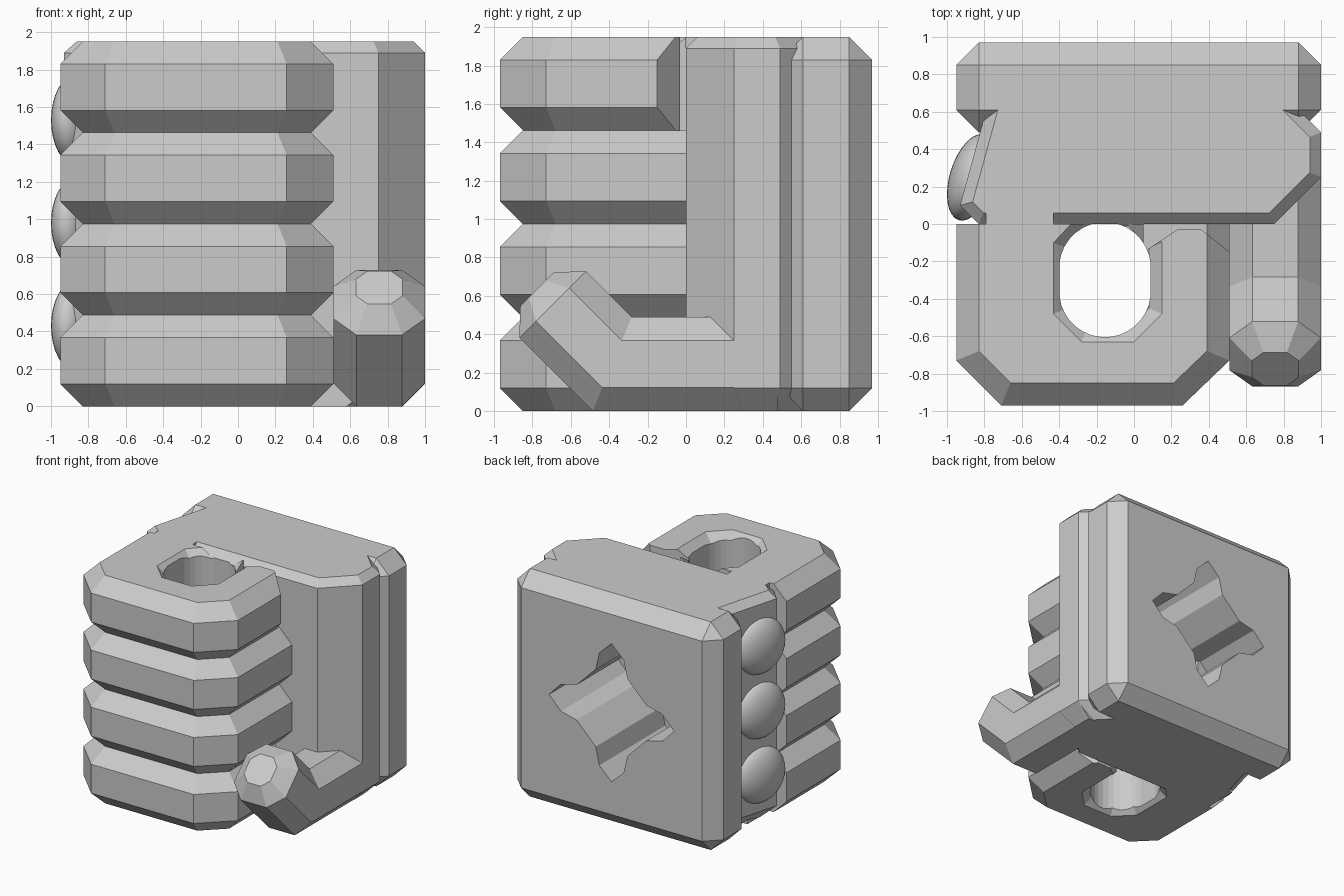
import bpy, bmesh, math
from mathutils import Vector, Matrix

cube = bpy.data.objects.get("Cube")
if cube:
    bpy.data.objects.remove(cube)

grey = bpy.data.materials.new("plain grey")
grey.use_nodes = True
COLOUR = (0.6, 0.6, 0.6, 1)
grey.diffuse_color = COLOUR
grey.node_tree.nodes["Principled BSDF"].inputs["Base Color"].default_value = COLOUR
H = 1.95


def finish(name, bm):
    bmesh.ops.recalc_face_normals(bm, faces=bm.faces[:])
    mesh = bpy.data.meshes.new(name)
    bm.to_mesh(mesh)
    bm.free()
    mesh.materials.append(grey)
    obj = bpy.data.objects.new(name, mesh)
    bpy.context.collection.objects.link(obj)
    return obj


def loft(name, rings):
    """Skin a list of equal-length rings and cap both ends."""
    bm = bmesh.new()
    rows = [[bm.verts.new(p) for p in ring] for ring in rings]
    n = len(rows[0])
    for a, b in zip(rows, rows[1:]):
        for i in range(n):
            j = (i + 1) % n
            bm.faces.new((a[i], a[j], b[j], b[i]))
    bm.faces.new(rows[0])
    bm.faces.new(rows[-1])
    return finish(name, bm)


def inset(points, d, skip=()):
    """Shrink a convex counter-clockwise outline, keeping skipped edges in place."""
    pts = [Vector(p) for p in points]
    lines = []
    for i, p in enumerate(pts):
        t = (pts[(i + 1) % len(pts)] - p).normalized()
        lines.append((p + Vector((-t.y, t.x)) * (0 if i in skip else d), t))
    out = []
    for i, (p, t) in enumerate(lines):
        q, s = lines[i - 1]
        k = (p - q).cross(t) / s.cross(t)
        out.append(q + s * k)
    return out


def prism(name, points, layers):
    """Stack an outline; each layer is (height, inset, edges left alone)."""
    return loft(name, [[(p[0], p[1], z) for p in (inset(points, d, skip) if d else points)]
                       for z, d, skip in layers])


def box(name, lo, hi, bevel=0):
    bm = bmesh.new()
    bmesh.ops.create_cube(bm, size=1)
    for v in bm.verts:
        v.co = [(a + b) / 2 + c * (b - a) for a, b, c in zip(lo, hi, v.co)]
    if bevel:
        bmesh.ops.bevel(bm, geom=bm.edges[:], offset=bevel, segments=1, affect='EDGES')
    return finish(name, bm)


def cut(obj, cutters):
    for c in cutters:
        mod = obj.modifiers.new("cut", 'BOOLEAN')
        mod.operation, mod.solver, mod.object = 'DIFFERENCE', 'EXACT', c
    bpy.context.view_layer.update()
    mesh = bpy.data.meshes.new_from_object(
        obj.evaluated_get(bpy.context.evaluated_depsgraph_get()))
    obj.modifiers.clear()
    obj.data = mesh


# Cutters: grip hole, its flared rims and the gap behind the outer fingertips
CX, R = -0.155, 0.245
capsule = []
for i in range(32):
    a = 2 * math.pi * (i + 0.5) / 32
    yc = -0.235 if math.sin(a) > 0 else -0.36
    capsule.append((CX + R * math.cos(a), yc + R * math.sin(a)))
grip_cut = prism("grip_cutter", capsule, [(-0.1, 0, ()), (H + 0.1, 0, ())])

rim = [(0, -0.63), (0.15, -0.48), (0.15, -0.1), (0, 0.06),
       (-0.28, 0.06), (-0.43, -0.1), (-0.43, -0.48), (-0.28, -0.63)]
rim_top = prism("rim_cutter", rim, [(H - 0.07, 0.07, ()), (H + 0.05, -0.05, ())])
rim_low = prism("rim_cutter", rim, [(-0.05, -0.05, ()), (0.07, 0.07, ())])
gap = [(0.05, 0.05), (0.05, -0.15), (0.23, -0.03), (0.36, -0.03), (0.56, -0.19), (0.56, 0.05)]
tip_cut = prism("tip_cutter", gap, [(-0.1, 0, ()), (H + 0.1, 0, ())])

# Four stacked curled fingers
finger = [(0.51, 0), (-0.95, 0), (-0.95, -0.73), (-0.71, -0.97), (0.26, -0.97), (0.51, -0.73)]
step = H / 4
for k in range(4):
    z = k * step
    f = prism(f"finger_{k + 1}", finger,
              [(z, 0.12, {0}), (z + 0.12, 0, ()), (z + step - 0.12, 0, ()), (z + step, 0.12, {0})])
    extra = {0: [rim_low, tip_cut], 3: [rim_top, tip_cut]}.get(k, [])
    cut(f, [grip_cut] + extra)
box("finger_root", (-0.79, -0.1, 0), (-0.43, 0.3, H))

# Palm block and back plate, with a deep four-pointed socket in the back
palm_outline = [(0.75, 0), (1, 0.25), (1, 0.49), (0.88, 0.61), (-0.79, 0.61), (-0.93, 0.1), (-0.83, 0)]
palm = prism("palm", palm_outline,
             [(0, 0.12, {3, 6}), (0.12, 0, ()), (H - 0.06, 0, ()), (H, 0.06, {3})])
plate = box("back_plate", (-0.95, 0.49, 0), (1, 0.97, H), 0.12)

quarter = [(0, 0.59), (0.115, 0.48), (0.15, 0.33), (0.33, 0.15), (0.48, 0.115)]
star = []
for k in range(4):
    turn = Matrix.Rotation(-k * math.pi / 2, 2)
    star += [turn @ Vector(p) for p in quarter]
socket = loft("socket_cutter", [[(0.025 + p.x, y, 0.99 + p.y) for p in star] for y in (0.08, 1.1)])
cut(palm, [socket])
cut(plate, [socket])

# Thumb: octagonal bar with a mitred elbow and a tapered tip
h, c = 0.245, 0.1225
octagon = [(h, -c), (h, c), (c, h), (-c, h), (-h, c), (-h, -c), (-c, -h), (c, -h)]
s = math.sqrt(0.5)
path = [(0.48, h, 0, 1, 1), (-0.385, h, math.tan(math.pi / 8), 1, 1),
        (-0.695, 0.555, s, s, 1), (-0.775, 0.635, s, s, 0.51)]
loft("thumb", [[(0.755 + u * k, y + uy * v * k, z + uz * v * k) for u, v in octagon]
               for y, z, uy, uz, k in path])

# Three round studs on the slanted side
for k in range(3):
    bm = bmesh.new()
    bmesh.ops.create_uvsphere(bm, u_segments=32, v_segments=16, radius=1)
    bm.transform(Matrix.Translation((-0.867, 0.25, 0.43 + 0.55 * k))
                 @ Matrix.Rotation(math.radians(-17), 4, 'Z')
                 @ Matrix.Diagonal((0.118, 0.24, 0.24, 1)))
    stud = finish(f"side_stud_{k + 1}", bm)
    for p in stud.data.polygons:
        p.use_smooth = True

for o in (grip_cut, rim_top, rim_low, tip_cut, socket):
    bpy.data.objects.remove(o)
